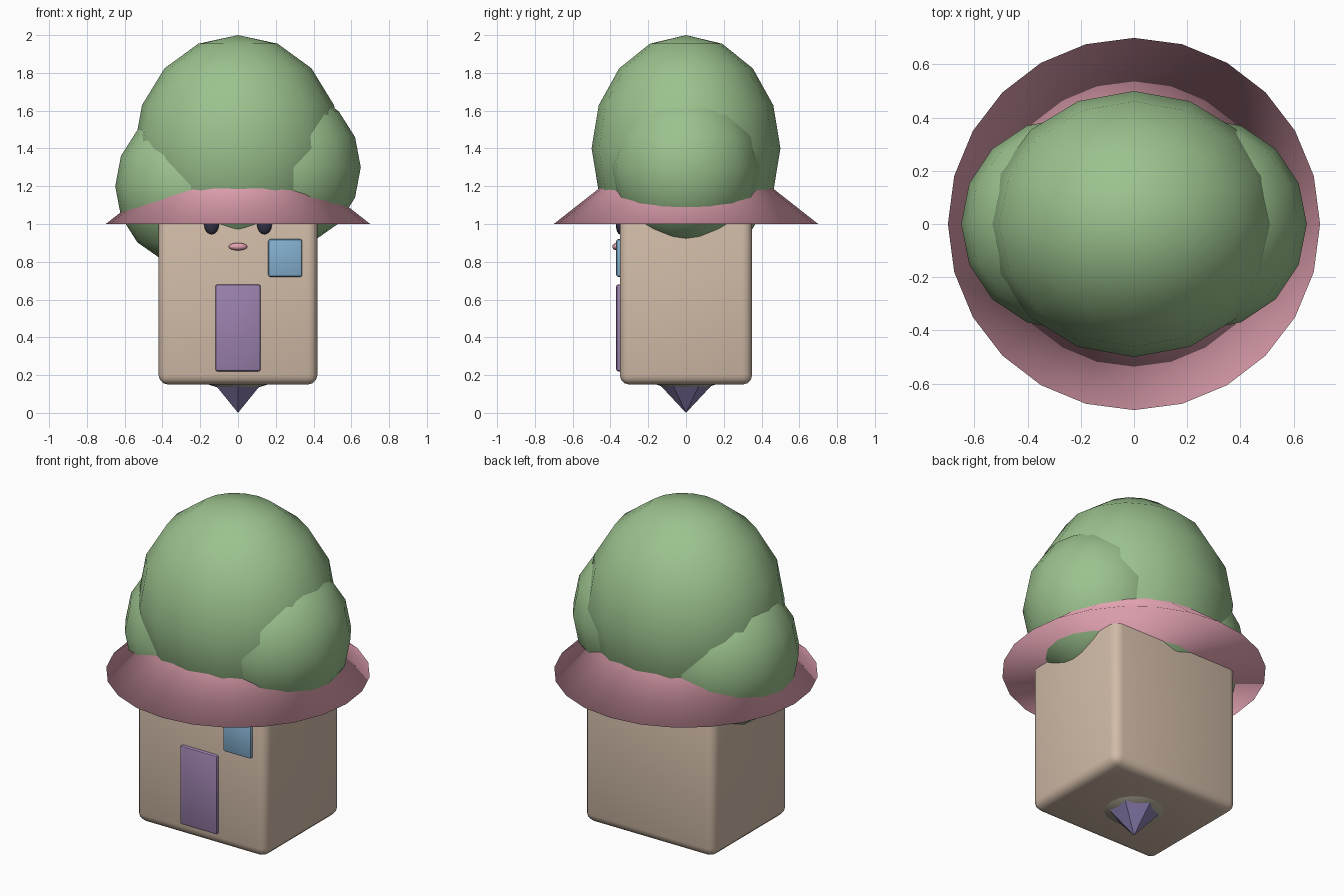
import bpy, math

if "Cube" in bpy.data.objects:
    bpy.data.objects.remove(bpy.data.objects["Cube"])


def material(name, rgb):
    m = bpy.data.materials.new(name)
    m.diffuse_color = (*rgb, 1)
    m.use_nodes = True
    m.node_tree.nodes["Principled BSDF"].inputs["Base Color"].default_value = m.diffuse_color
    return m


GREEN = material("leaf_green", (0.33, 0.54, 0.27))
PINK = material("pink", (0.76, 0.36, 0.44))
BEIGE = material("beige", (0.64, 0.50, 0.39))
STONE = material("stone", (0.50, 0.46, 0.36))
PURPLE = material("door_purple", (0.33, 0.22, 0.42))
CRYSTAL = material("crystal_purple", (0.25, 0.20, 0.42))
BLUE = material("window_blue", (0.23, 0.43, 0.62))
DARK = material("eye_dark", (0.03, 0.03, 0.06))


def finish(name, mat, smooth=True):
    o = bpy.context.object
    o.name = name
    o.data.materials.append(mat)
    bpy.ops.object.transform_apply(location=False, rotation=True, scale=True)
    if smooth:
        bpy.ops.object.shade_smooth()
    return o


def blob(name, loc, radii, mat, segments=16, rings=8):
    bpy.ops.mesh.primitive_uv_sphere_add(segments=segments, ring_count=rings, radius=1, location=loc)
    bpy.context.object.scale = radii
    return finish(name, mat)


def box(name, lo, hi, bevel, mat, segments=3):
    bpy.ops.mesh.primitive_cube_add(size=1, location=[(a + b) / 2 for a, b in zip(lo, hi)])
    bpy.context.object.scale = [b - a for a, b in zip(lo, hi)]
    o = finish(name, mat, smooth=False)
    mod = o.modifiers.new("bevel", "BEVEL")
    mod.width = bevel
    mod.segments = segments
    bpy.ops.object.modifier_apply(modifier=mod.name)
    bpy.ops.object.shade_smooth_by_angle(angle=math.radians(35))
    return o


# House body, with door and window on the front
box("house_body", (-0.42, -0.35, 0.15), (0.42, 0.35, 1.05), 0.05, BEIGE)
box("door", (-0.12, -0.37, 0.22), (0.12, -0.33, 0.68), 0.012, PURPLE, 2)
box("window", (0.16, -0.37, 0.72), (0.34, -0.33, 0.92), 0.012, BLUE, 2)

# Face
for side, s in (("left", -1), ("right", 1)):
    blob(f"{side}_eye", (s * 0.14, -0.35, 1.0), (0.04, 0.022, 0.055), DARK)
blob("mouth", (0, -0.365, 0.88), (0.05, 0.025, 0.02), PINK)

# Conical roof brim, closed underneath
bpy.ops.mesh.primitive_cone_add(vertices=24, radius1=0.7, radius2=0, depth=0.55,
                                location=(0, 0, 1.275))
finish("roof_brim", PINK)

# Leafy crown
blob("crown_middle", (0, 0, 1.4), (0.55, 0.5, 0.6), GREEN)
blob("crown_left", (-0.25, 0, 1.2), (0.40, 0.40, 0.42), GREEN)
blob("crown_right", (0.25, 0, 1.3), (0.40, 0.40, 0.42), GREEN)

# Stone knob and pointed crystal below the floor
blob("base_knob", (0, 0, 0.22), (0.22, 0.22, 0.10), STONE)
bpy.ops.mesh.primitive_cone_add(vertices=6, radius1=0.14, radius2=0, depth=0.15,
                                location=(0, 0, 0.075), rotation=(math.pi, 0, 0))
finish("base_crystal", CRYSTAL, smooth=False)
